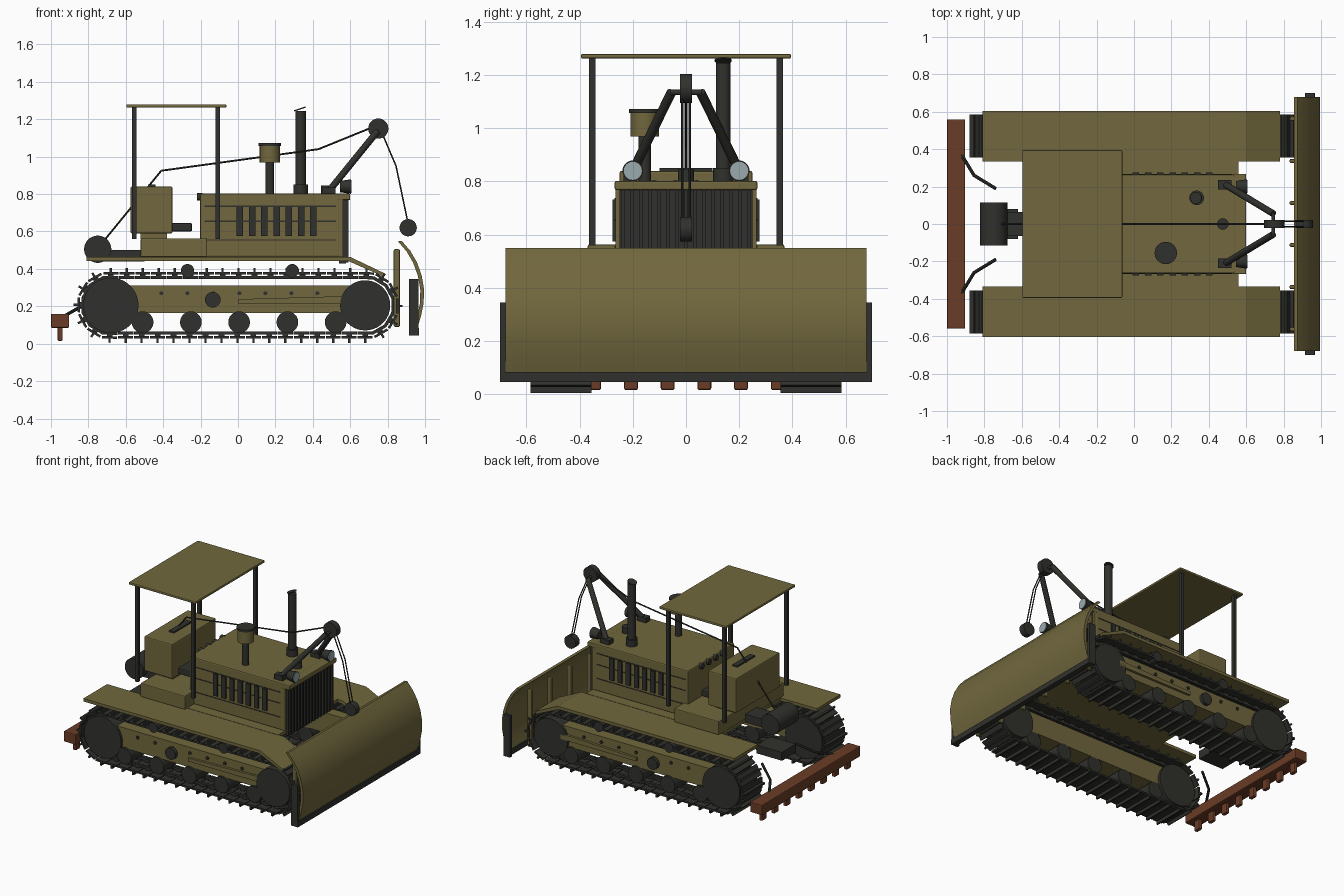
import bpy, bmesh, math
from mathutils import Vector, Matrix

cube = bpy.data.objects.get("Cube")
if cube:
    bpy.data.objects.remove(cube, do_unlink=True)


def material(name, rgb):
    m = bpy.data.materials.new(name)
    m.use_nodes = True
    m.diffuse_color = (*rgb, 1)
    m.node_tree.nodes["Principled BSDF"].inputs["Base Color"].default_value = (*rgb, 1)
    return m


OLIVE = material("olive paint", (0.165, 0.137, 0.047))
DARK = material("dark steel", (0.03, 0.03, 0.026))
RUST = material("rust red", (0.145, 0.045, 0.019))
LENS = material("lamp glass", (0.32, 0.41, 0.43))


def finish(name, bm, mat, smooth=False):
    bmesh.ops.recalc_face_normals(bm, faces=bm.faces[:])
    me = bpy.data.meshes.new(name)
    bm.to_mesh(me)
    bm.free()
    me.materials.append(mat)
    if smooth:
        me.shade_smooth()
        me.set_sharp_from_angle(angle=0.6)
    ob = bpy.data.objects.new(name, me)
    bpy.context.scene.collection.objects.link(ob)
    return ob


def add_box(bm, x, y, z, rot=Matrix()):
    mid = Vector([(a + b) / 2 for a, b in (x, y, z)])
    size = [b - a for a, b in (x, y, z)]
    bmesh.ops.create_cube(bm, size=1, matrix=rot @ Matrix.Translation(mid) @ Matrix.Diagonal((*size, 1)))


def box(name, x, y, z, mat, bevel=0):
    bm = bmesh.new()
    add_box(bm, x, y, z)
    if bevel:
        bmesh.ops.bevel(bm, geom=bm.edges[:], offset=bevel, segments=2, profile=0.5, affect="EDGES")
    return finish(name, bm, mat)


def add_rod(bm, a, b, r, r2=None, seg=24):
    a, b = Vector(a), Vector(b)
    d = b - a
    m = Matrix.Translation((a + b) / 2) @ d.to_track_quat("Z", "Y").to_matrix().to_4x4()
    bmesh.ops.create_cone(bm, cap_ends=True, segments=seg, radius1=r,
                          radius2=r if r2 is None else r2, depth=d.length, matrix=m)


def rod(name, a, b, r, mat, r2=None, seg=24):
    bm = bmesh.new()
    add_rod(bm, a, b, r, r2, seg)
    return finish(name, bm, mat, True)


def wire(name, pts, r, mat=DARK):
    bm = bmesh.new()
    for a, b in zip(pts, pts[1:]):
        add_rod(bm, a, b, r, seg=8)
    return finish(name, bm, mat, True)


def prism(name, pts, y0, y1, mat, smooth=False):
    bm = bmesh.new()
    face = bm.faces.new([bm.verts.new((x, y0, z)) for x, z in pts])
    out = bmesh.ops.extrude_face_region(bm, geom=[face])["geom"]
    bmesh.ops.translate(bm, vec=(0, y1 - y0, 0), verts=[v for v in out if isinstance(v, bmesh.types.BMVert)])
    return finish(name, bm, mat, smooth)


# Tracks: a closed run of two straights and two half circles
HALF, MID, PITCH_R = 0.68, 0.205, 0.165
STRAIGHT, ARC = 2 * HALF, math.pi * PITCH_R


def track_frame(s):
    """Matrix on the run whose local z points outwards."""
    if s < STRAIGHT:
        x, ang, r = -HALF + s, 0, PITCH_R
    elif s < STRAIGHT + ARC:
        x, ang, r = HALF, (s - STRAIGHT) / PITCH_R, PITCH_R
    elif s < 2 * STRAIGHT + ARC:
        x, ang, r = HALF - (s - STRAIGHT - ARC), math.pi, PITCH_R
    else:
        x, ang, r = -HALF, math.pi + (s - 2 * STRAIGHT - ARC) / PITCH_R, PITCH_R
    return Matrix.Translation((x, 0, MID)) @ Matrix.Rotation(ang, 4, "Y") @ Matrix.Translation((0, 0, r))


SHOES = 44
STEP = 2 * (STRAIGHT + ARC) / SHOES
for side, word in ((1, "left"), (-1, "right")):
    def ys(a, b):
        return tuple(sorted((side * a, side * b)))

    bm = bmesh.new()
    for i in range(SHOES):
        m = track_frame(i * STEP)
        add_box(bm, (-0.04, 0.04), ys(0.355, 0.585), (0, 0.013), m)
        add_box(bm, (-0.006, 0.006), ys(0.355, 0.585), (0.013, 0.035), m)
        for y in (0.415, 0.515):
            add_box(bm, (-0.042, 0.042), ys(y, y + 0.02), (-0.025, -0.008), m)
            add_box(bm, (-0.015, 0.015), ys(y, y + 0.02), (-0.01, 0.002), m)
    finish(word + "_track", bm, DARK)

    # Wheels and rollers
    rod(word + "_sprocket", (-HALF, side * 0.37, MID), (-HALF, side * 0.572, MID), 0.148, DARK, seg=40)
    rod(word + "_idler", (HALF, side * 0.37, MID), (HALF, side * 0.572, MID), 0.134, DARK, seg=40)
    for i in range(5):
        x = -0.51 + i * 0.258
        rod(f"{word}_road_wheel_{i + 1}", (x, side * 0.39, 0.115), (x, side * 0.57, 0.115), 0.058, DARK)
    for x in (-0.27, 0.29):
        rod(word + "_carrier_roller", (x, side * 0.39, 0.39), (x, side * 0.585, 0.39), 0.036, DARK)

    # Track frame with hub, bolts and push arm
    box(word + "_track_frame", (-0.6, 0.62), ys(0.39, 0.555), (0.165, 0.31), OLIVE)
    rod(word + "_frame_hub", (-0.135, side * 0.54, 0.235), (-0.135, side * 0.58, 0.235), 0.042, DARK)
    bm = bmesh.new()
    for i in range(7):
        x = -0.41 + i * 0.139
        add_rod(bm, (x, side * 0.55, 0.27), (x, side * 0.563, 0.27), 0.011, seg=10)
    finish(word + "_frame_bolts", bm, DARK)
    prism(word + "_push_arm", [(0, 0.215), (0.6, 0.215), (0.6, 0.255), (0, 0.238)],
          side * 0.55, side * 0.572, OLIVE)

    # Fender with a sloping nose
    prism(word + "_fender", [(-0.81, 0.442), (-0.81, 0.464), (0.6, 0.464), (0.78, 0.378), (0.775, 0.36), (0.59, 0.442)],
          side * 0.335, side * 0.605, OLIVE)

    # Canopy posts
    for x in (-0.555, -0.108):
        box(word + "_canopy_post", (x - 0.012, x + 0.012), ys(0.341, 0.365), (0.56, 1.265), DARK)

    # Hood side: louvers and seams
    for i in range(7):
        x = 0.01 + i * 0.0655
        box(word + "_louver", (x - 0.017, x + 0.017), ys(0.26, 0.276), (0.575, 0.732), DARK)
    for z in (0.555, 0.655, 0.735):
        box(word + "_hood_seam", (-0.18, 0.525), ys(0.26, 0.268), (z - 0.003, z + 0.003), DARK)

    # Headlight, mast leg and ripper arm
    rod(word + "_headlight", (0.545, side * 0.2, 0.84), (0.603, side * 0.2, 0.84), 0.03, DARK, 0.039)
    rod(word + "_headlight_lens", (0.6, side * 0.2, 0.84), (0.608, side * 0.2, 0.84), 0.034, LENS)
    rod(word + "_mast_leg", (0.485, side * 0.212, 0.815), (0.745, side * 0.055, 1.135), 0.018, DARK, seg=16)
    box(word + "_mast_foot", (0.45, 0.52), ys(0.185, 0.235), (0.795, 0.835), DARK)
    wire(word + "_ripper_arm", [(-0.925, side * 0.375, 0.15), (-0.855, side * 0.26, 0.19), (-0.74, side * 0.19, 0.25)], 0.009)

    # Blade end plate
    box(word + "_blade_end_plate", (0.915, 0.965), ys(0.678, 0.7), (0.045, 0.345), DARK)

# Body
box("deck", (-0.52, 0.56), (-0.34, 0.34), (0.442, 0.466), OLIVE)
box("platform", (-0.52, -0.165), (-0.37, 0.37), (0.464, 0.563), OLIVE, 0.006)
box("hood", (-0.203, 0.545), (-0.265, 0.265), (0.464, 0.802), OLIVE, 0.008)
box("radiator", (0.54, 0.578), (-0.25, 0.25), (0.43, 0.77), DARK)
box("radiator_cap_rail", (0.535, 0.6), (-0.268, 0.268), (0.768, 0.802), OLIVE, 0.006)
for y in (-0.256, 0.256):
    box("radiator_side", (0.54, 0.562), (y - 0.01, y + 0.01), (0.45, 0.77), OLIVE)
bm = bmesh.new()
for i in range(15):
    y = -0.238 + i * 0.034
    add_box(bm, (0.575, 0.59), (y - 0.007, y + 0.007), (0.435, 0.768))
finish("grille_bars", bm, DARK)
box("fuel_tank", (-0.575, -0.35), (-0.25, 0.25), (0.59, 0.84), OLIVE, 0.008)
box("tank_foot", (-0.52, -0.38), (-0.2, 0.2), (0.56, 0.595), OLIVE)
box("tank_cover", (-0.48, -0.44), (-0.1, 0.1), (0.838, 0.85), DARK)
box("seat_cushion", (-0.355, -0.245), (-0.18, 0.18), (0.6, 0.645), DARK, 0.008)
for i in range(4):
    y = -0.12 + i * 0.08
    rod("dash_gauge", (-0.22, y, 0.785), (-0.19, y, 0.785), 0.02, DARK, seg=16)
box("canopy_roof", (-0.597, -0.062), (-0.395, 0.395), (1.262, 1.28), OLIVE, 0.006)

# Exhaust, air cleaner and filler
rod("exhaust_base", (0.335, 0.14, 0.8), (0.335, 0.14, 0.85), 0.039, DARK)
rod("exhaust_pipe", (0.335, 0.14, 0.84), (0.335, 0.14, 1.245), 0.028, DARK)
rod("exhaust_flap", (0.332, 0.14, 1.252), (0.33, 0.14, 1.258), 0.032, DARK)
rod("air_cleaner_pipe", (0.17, -0.155, 0.8), (0.17, -0.155, 0.98), 0.023, DARK)
rod("air_cleaner_bowl", (0.17, -0.155, 0.97), (0.17, -0.155, 1.06), 0.054, OLIVE)
rod("air_cleaner_lid", (0.17, -0.155, 1.058), (0.17, -0.155, 1.073), 0.06, DARK)
rod("radiator_filler", (0.475, 0, 0.8), (0.475, 0, 0.845), 0.031, DARK)

# Winch, pulleys and cables
rod("winch_drum", (-0.75, -0.115, 0.505), (-0.75, 0.115, 0.505), 0.073, DARK, seg=32)
box("winch_bracket", (-0.72, -0.5), (-0.065, 0.065), (0.44, 0.5), DARK)
box("tow_hitch", (-0.82, -0.62), (-0.08, 0.08), (0.25, 0.31), DARK)
rod("mast_pulley", (0.75, -0.022, 1.15), (0.75, 0.022, 1.15), 0.054, DARK, seg=32)
rod("mast_pin", (0.745, -0.06, 1.135), (0.745, 0.06, 1.135), 0.01, DARK, seg=12)
rod("blade_pulley", (0.91, -0.022, 0.62), (0.91, 0.022, 0.62), 0.046, DARK, seg=32)
wire("winch_cable", [(-0.75, 0, 0.51), (-0.41, 0, 0.925), (0.43, 0, 1.04), (0.75, 0, 1.17)], 0.005)
for y in (-0.014, 0.014):
    wire("blade_cable", [(0.76, y, 1.15), (0.845, y, 0.95), (0.912, y, 0.63)], 0.004)

# Blade: bowed sheet, ribs and cutting edge
bow = [(0.875, 0.55), (0.921, 0.497), (0.957, 0.435), (0.982, 0.365), (0.995, 0.29),
       (0.992, 0.215), (0.978, 0.145), (0.957, 0.08)]
prism("blade", bow + [(x - 0.02, z - 0.003) for x, z in reversed(bow)], -0.678, 0.678, OLIVE, True)
box("cutting_edge", (0.93, 0.968), (-0.7, 0.7), (0.045, 0.083), DARK)
for i in range(6):
    y = -0.5625 + i * 0.225
    box("blade_rib", (0.832, 0.866), (y - 0.011, y + 0.011), (0.09, 0.505), OLIVE, 0.008)

# Ripper beam and teeth
box("ripper_beam", (-1.0, -0.903), (-0.56, 0.56), (0.085, 0.16), RUST, 0.006)
for i in range(8):
    y = -0.483 + i * 0.138
    box("ripper_tooth", (-0.965, -0.937), (y - 0.026, y + 0.026), (0.015, 0.095), RUST, 0.008)
